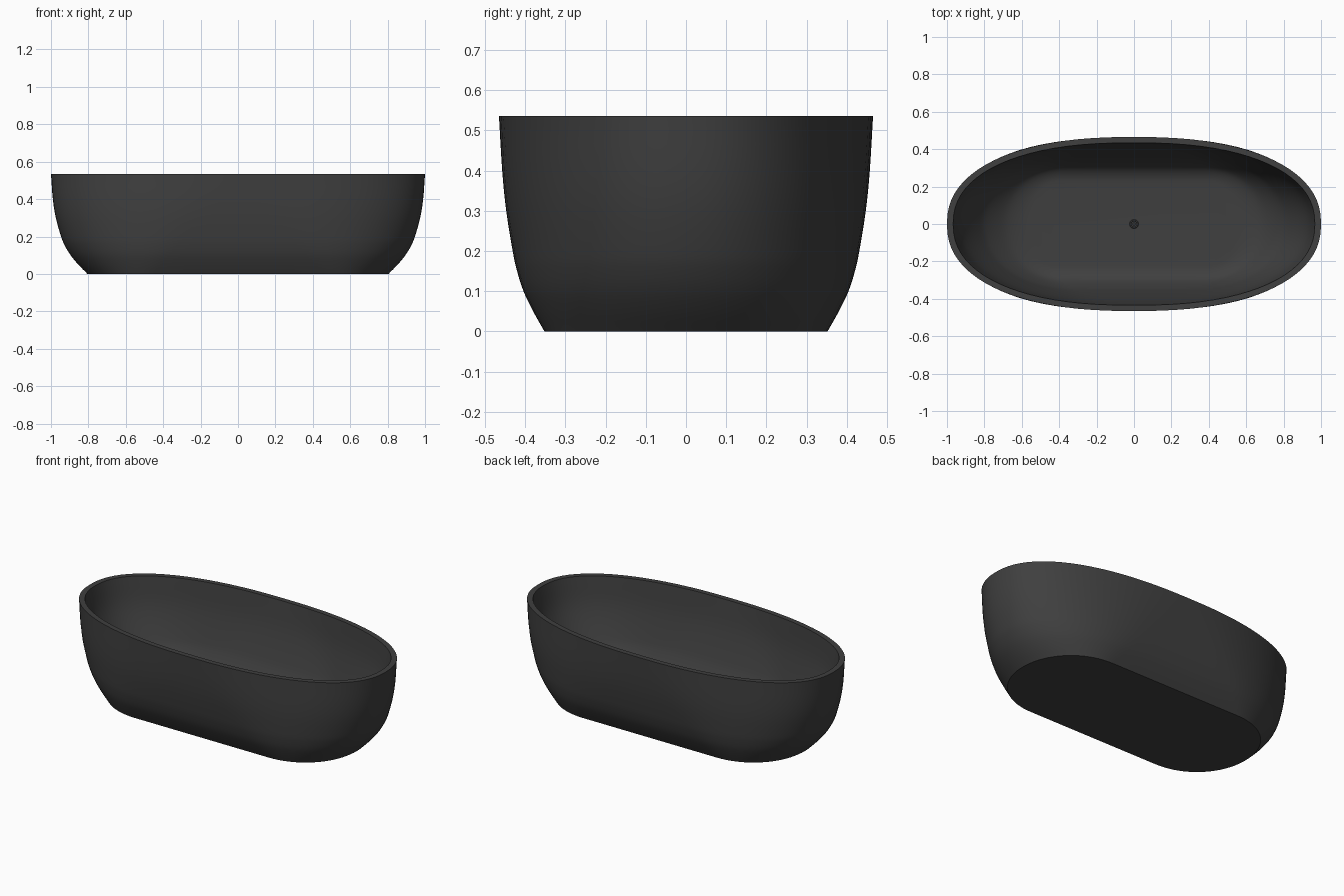
import bpy, bmesh, math
from mathutils import Vector

if "Cube" in bpy.data.objects:
    bpy.data.objects.remove(bpy.data.objects["Cube"])


def make_material(name, value):
    mat = bpy.data.materials.new(name)
    mat.use_nodes = True
    colour = (value, value, value, 1)
    mat.diffuse_color = colour
    mat.node_tree.nodes["Principled BSDF"].inputs["Base Color"].default_value = colour
    return mat


charcoal = make_material("charcoal", 0.05)
HEIGHT = 0.535


def smooth_path(points, steps=4):
    """Catmull-Rom curve through the profile points."""
    pts = [Vector(p) for p in points]
    pts = [2 * pts[0] - pts[1]] + pts + [2 * pts[-1] - pts[-2]]
    out = []
    for a, b, c, d in zip(pts, pts[1:], pts[2:], pts[3:]):
        for i in range(steps):
            t = i / steps
            out.append(0.5 * (2 * b + (c - a) * t + (2 * a - 5 * b + 4 * c - d) * t * t
                              + (3 * b - a - 3 * c + d) * t ** 3))
    return out + [pts[-2]]


def oval(bm, length, width, z, arc=40, side=6):
    """Ring that turns from straight-sided at the base to a full oval at the rim."""
    t = z / HEIGHT
    straight = 0.43 * (1 - t) + 0.02
    power = 2 / (2.06 + 0.22 * t)
    half = []
    for i in range(arc + 1):
        angle = math.pi * (i / arc - 0.5)
        c, s = max(math.cos(angle), 0), math.sin(angle)
        half.append((straight + (length - straight) * c ** power,
                     width * math.copysign(abs(s) ** power, s)))
    for i in range(1, side):
        half.append((straight * (1 - 2 * i / side), width))
    return [bm.verts.new((x * k, y * k, z)) for k in (1, -1) for x, y in half]


def bridge(bm, lower, upper):
    n = len(lower)
    for i in range(n):
        j = (i + 1) % n
        bm.faces.new((lower[i], lower[j], upper[j], upper[i]))


def finish(bm, name, angle=35):
    bmesh.ops.recalc_face_normals(bm, faces=bm.faces)
    mesh = bpy.data.meshes.new(name)
    bm.to_mesh(mesh)
    bm.free()
    obj = bpy.data.objects.new(name, mesh)
    bpy.context.collection.objects.link(obj)
    mesh.materials.append(charcoal)
    bpy.ops.object.select_all(action="DESELECT")
    obj.select_set(True)
    bpy.context.view_layer.objects.active = obj
    bpy.ops.object.shade_smooth_by_angle(angle=math.radians(angle))


# Tub shell: half length, half width and height up the outside, then down the inside
outer = [(0.805, 0.352, 0), (0.854, 0.380, 0.05), (0.895, 0.404, 0.1), (0.925, 0.420, 0.15),
         (0.946, 0.431, 0.2), (0.974, 0.447, 0.3), (0.99, 0.457, 0.4), (1.0, 0.465, HEIGHT)]
inner = [(0.967, 0.434, HEIGHT), (0.935, 0.413, 0.4), (0.89, 0.389, 0.3), (0.825, 0.358, 0.2),
         (0.78, 0.338, 0.15), (0.715, 0.31, 0.1), (0.66, 0.283, 0.072), (0.59, 0.245, 0.055),
         (0.51, 0.2, 0.05)]
bm = bmesh.new()
rings = [oval(bm, *p) for p in smooth_path(outer) + smooth_path(inner)]
for lower, upper in zip(rings, rings[1:]):
    bridge(bm, lower, upper)
bm.faces.new(rings[0])
bm.faces.new(rings[-1])
finish(bm, "tub_shell")


# Drain: turned flange with a sunken seat, a raised plug and crossing bars
def turned(name, profile, segments=32):
    bm = bmesh.new()
    loops = [[bm.verts.new((r * math.cos(math.tau * i / segments),
                            r * math.sin(math.tau * i / segments), z))
              for i in range(segments)] for r, z in profile]
    for lower, upper in zip(loops, loops[1:]):
        bridge(bm, lower, upper)
    bm.faces.new(loops[0])
    bm.faces.new(loops[-1])
    finish(bm, name)


FLOOR = 0.05
turned("drain_flange", [(0.024, FLOOR - 0.004), (0.024, FLOOR + 0.002), (0.022, FLOOR + 0.004),
                        (0.017, FLOOR + 0.004), (0.015, FLOOR + 0.001)])
turned("drain_plug", [(0.007, FLOOR), (0.007, FLOOR + 0.004), (0.006, FLOOR + 0.005)])

bm = bmesh.new()
for size in ((0.034, 0.004, 0.003), (0.004, 0.034, 0.003)):
    cube = bmesh.ops.create_cube(bm, size=1)["verts"]
    bmesh.ops.scale(bm, vec=size, verts=cube)
    bmesh.ops.translate(bm, vec=(0, 0, FLOOR + 0.002), verts=cube)
finish(bm, "drain_bars")
